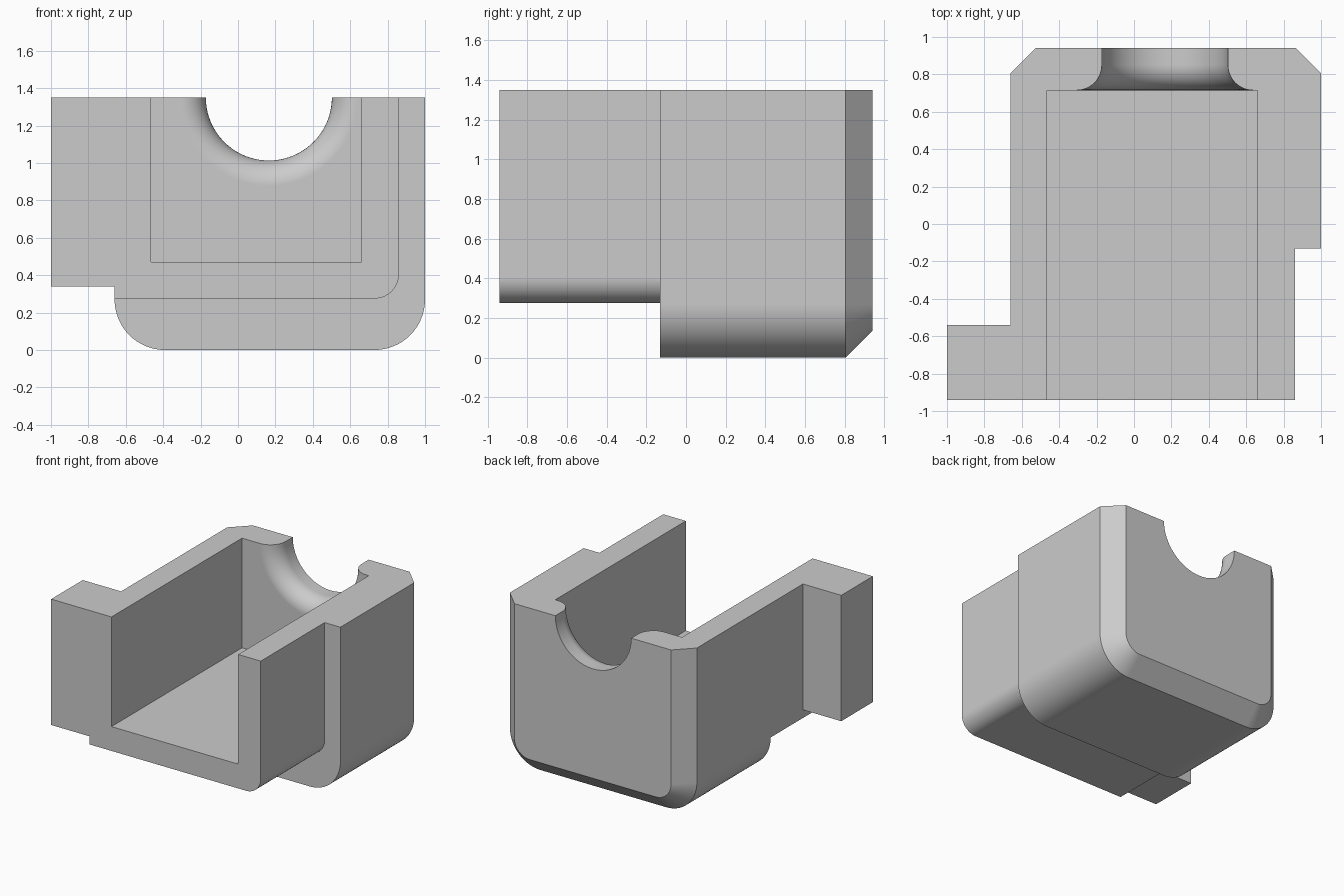
import bpy, bmesh
from math import sin, cos, pi

if "Cube" in bpy.data.objects:
    bpy.data.objects.remove(bpy.data.objects["Cube"], do_unlink=True)

TOP, BACK, FRONT = 1.35, 0.94, -0.94
STEP_Y = -0.13
CHAMFER = 0.135

grey = bpy.data.materials.new("plain grey")
grey.use_nodes = True
grey.diffuse_color = (0.6, 0.6, 0.6, 1)
grey.node_tree.nodes["Principled BSDF"].inputs["Base Color"].default_value = (0.6, 0.6, 0.6, 1)


def outline(x0, x1, z0, r_left, r_right, top=TOP, steps=16):
    """Cross-section with two optional rounded lower corners."""
    pts = [(x0, top)]
    for cx, r, start in ((x0 + r_left, r_left, pi), (x1 - r_right, r_right, 1.5 * pi)):
        n = steps if r else 0
        for i in range(n + 1):
            a = start + (pi / 2 * i / n if n else 0)
            pts.append((cx + r * cos(a), z0 + r + r * sin(a)) if r else (cx, z0))
    return pts + [(x1, top)]


def loft(name, sections):
    """Closed solid through (y, outline) sections of equal length."""
    bm = bmesh.new()
    rings = [[bm.verts.new((x, y, z)) for x, z in pts] for y, pts in sections]
    for a, b in zip(rings, rings[1:]):
        for i in range(len(a)):
            j = (i + 1) % len(a)
            bm.faces.new((a[i], a[j], b[j], b[i]))
    bm.faces.new(rings[0])
    bm.faces.new(rings[-1])
    return finish(name, bm)


def finish(name, bm):
    bmesh.ops.recalc_face_normals(bm, faces=bm.faces)
    mesh = bpy.data.meshes.new(name)
    bm.to_mesh(mesh)
    bm.free()
    mesh.materials.append(grey)
    obj = bpy.data.objects.new(name, mesh)
    bpy.context.collection.objects.link(obj)
    return obj


def combine(target, other, operation):
    bpy.context.view_layer.objects.active = target
    mod = target.modifiers.new(operation, "BOOLEAN")
    mod.operation, mod.solver, mod.object = operation, "EXACT", other
    bpy.ops.object.modifier_apply(modifier=mod.name)
    bpy.data.objects.remove(other, do_unlink=True)


# Rear block, chamfered around its back edge
full = outline(-0.66, 1, 0, 0.27, 0.27)
inset = outline(-0.66 + CHAMFER, 1 - CHAMFER, CHAMFER, CHAMFER, CHAMFER)
housing = loft("housing", [(STEP_Y, full), (BACK - CHAMFER, full), (BACK, inset)])

# Narrower front section and side tab
front = outline(-0.66, 0.86, 0.275, 0, 0.13)
combine(housing, loft("front_section", [(FRONT, front), (0.3, front)]), "UNION")
tab = outline(-1, -0.55, 0.34, 0, 0)
combine(housing, loft("side_tab", [(FRONT, tab), (-0.54, tab)]), "UNION")

# Cavity open to the front and top
cavity = outline(-0.465, 0.66, 0.47, 0, 0, top=1.6)
combine(housing, loft("cavity_cutter", [(-1.2, cavity), (0.715, cavity)]), "DIFFERENCE")

# Round notch in the back wall with a flared inner lip
R, LIP = 0.337, 0.135
profile = [(R, 1.1)]
for i in range(13):
    a = pi / 2 * i / 12
    profile.append((R + LIP * (1 - cos(a)), 0.715 + LIP * (1 - sin(a))))
profile.append((R + LIP, 0.6))
SEG = 80
rings = [(y, [(0.165 + r * cos(2 * pi * k / SEG), TOP + r * sin(2 * pi * k / SEG))
              for k in range(SEG)]) for r, y in profile]
combine(housing, loft("notch_cutter", rings), "DIFFERENCE")

# Smooth the rounded faces, keep edges crisp
bpy.ops.object.select_all(action="DESELECT")
housing.select_set(True)
bpy.context.view_layer.objects.active = housing
bpy.ops.object.shade_smooth_by_angle(angle=pi / 7)
weighted = housing.modifiers.new("even shading", "WEIGHTED_NORMAL")
weighted.keep_sharp = True
